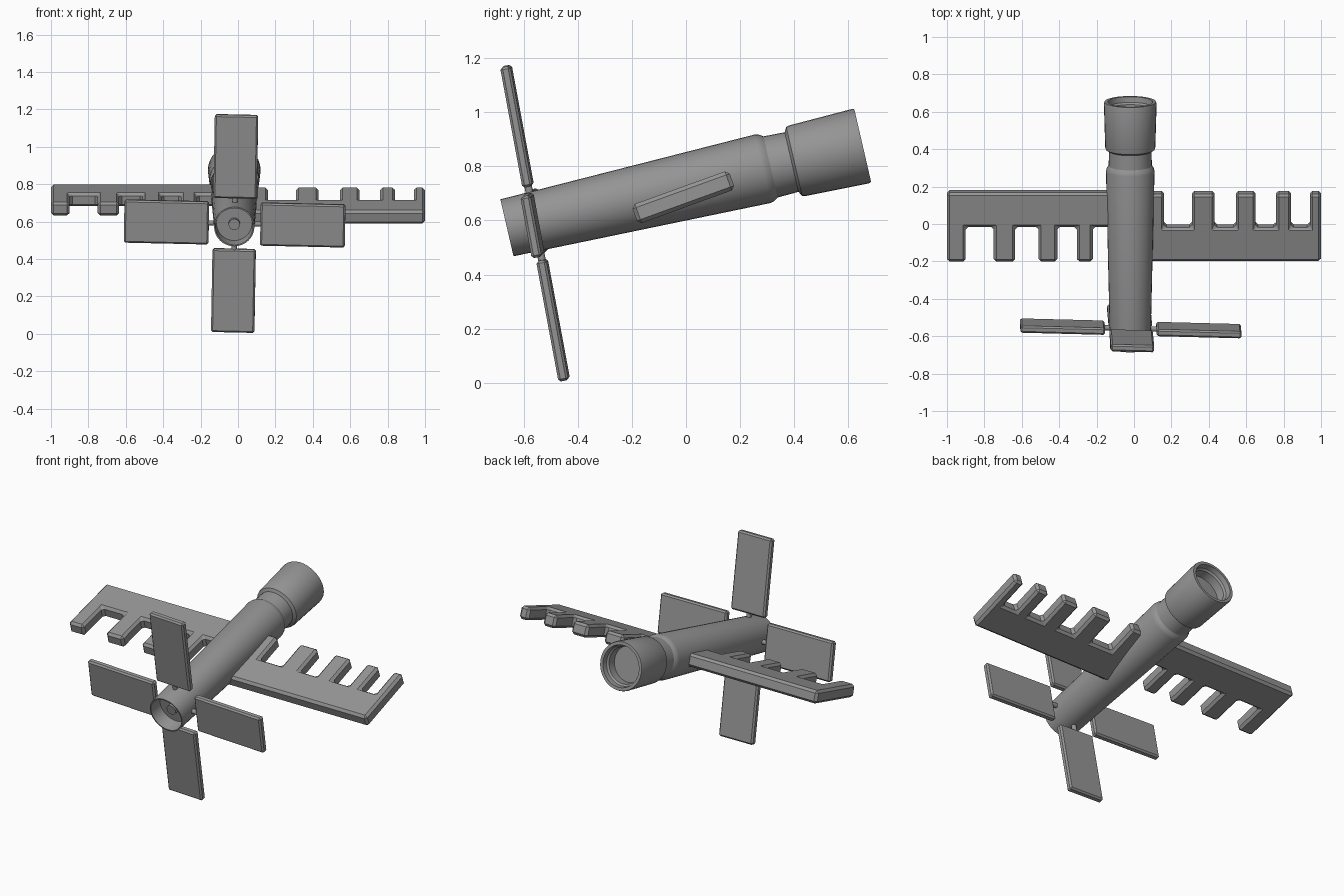
import bpy, bmesh, math
from mathutils import Matrix, Vector

cube = bpy.data.objects.get("Cube")
if cube:
    bpy.data.objects.remove(cube, do_unlink=True)

grey = bpy.data.materials.new("mid_grey")
grey.use_nodes = True
grey.diffuse_color = (0.3, 0.3, 0.3, 1)
grey.node_tree.nodes["Principled BSDF"].inputs["Base Color"].default_value = (0.3, 0.3, 0.3, 1)


def add_object(name, bm, matrix, bevel=0, smooth=False):
    bmesh.ops.recalc_face_normals(bm, faces=bm.faces[:])
    mesh = bpy.data.meshes.new(name)
    bm.to_mesh(mesh)
    bm.free()
    mesh.materials.append(grey)
    obj = bpy.data.objects.new(name, mesh)
    bpy.context.collection.objects.link(obj)
    obj.matrix_world = matrix
    if bevel:
        mod = obj.modifiers.new("chamfer", 'BEVEL')
        mod.width = bevel
        mod.segments = 1
        mod.limit_method = 'ANGLE'
    if smooth:
        bpy.ops.object.select_all(action='DESELECT')
        obj.select_set(True)
        bpy.context.view_layer.objects.active = obj
        bpy.ops.object.shade_smooth_by_angle(angle=math.radians(30))
    return obj


def rot(degrees, axis):
    return Matrix.Rotation(math.radians(degrees), 4, axis)


# Fuselage: a lathed tube along its own y axis, hollow at both ends
profile = [(0.05, 0), (0.05, 0.03), (0.08, 0.03), (0.08, 0.095), (0, 0.101), (0, 0.108),
           (0.97, 0.13), (0.985, 0.126), (1.0, 0.116), (1.08, 0.113), (1.09, 0.131),
           (1.1, 0.134), (1.34, 0.141), (1.35, 0.138), (1.35, 0.12), (1.32, 0.116),
           (1.31, 0.106), (1.26, 0.104), (1.26, 0)]
bm = bmesh.new()
verts = [bm.verts.new((0, t, r)) for t, r in profile]
edges = [bm.edges.new(pair) for pair in zip(verts, verts[1:])]
bmesh.ops.spin(bm, geom=verts + edges, cent=(0, 0, 0), axis=(0, 1, 0),
               angle=math.tau, steps=32, use_merge=True)
bmesh.ops.remove_doubles(bm, verts=bm.verts[:], dist=0.0005)
add_object("fuselage", bm, Matrix.Translation((-0.02, -0.662, 0.573)) @ rot(13, 'X'), smooth=True)


# Wings: comb-shaped slabs; teeth are listed from the tip to the root
def wing(name, root, tip, teeth, tooth_dir, pitch, height):
    half, thick = 0.191, 0.075
    outline = [(root, -half), (tip, -half)]
    for outer, inner in teeth:
        outline += [(outer, 0), (outer, half), (inner, half), (inner, 0)]
    outline.remove((tip, 0))
    if teeth[-1][1] == root:
        outline.pop()
    else:
        outline.append((root, 0))
    bm = bmesh.new()
    face = bm.faces.new([bm.verts.new((x, v * tooth_dir, -thick / 2)) for x, v in outline])
    top = bmesh.ops.extrude_face_region(bm, geom=[face])["geom"]
    bmesh.ops.translate(bm, vec=(0, 0, thick),
                        verts=[g for g in top if isinstance(g, bmesh.types.BMVert)])
    add_object(name, bm, Matrix.Translation((0, -0.01, height)) @ rot(pitch, 'X'), bevel=0.014)


wing("left_wing", -0.02, 1.0,
     [(1.0, 0.94), (0.84, 0.76), (0.65, 0.545), (0.43, 0.31), (0.16, -0.02)], 1, 19.9, 0.686)
wing("right_wing", -0.02, -1.0,
     [(-1.0, -0.9), (-0.75, -0.635), (-0.51, -0.41), (-0.305, -0.22)], -1, 15, 0.715)

# Propeller: four flat blades on thin rods
hub = Matrix.Translation((-0.018, -0.558, 0.59)) @ rot(-1.7, 'Z') @ rot(10.5, 'X') @ rot(1.3, 'Y')
inner, outer = 0.138, 0.591
for i, name in enumerate(["top", "left", "bottom", "right"]):
    place = hub @ rot(90 * i, 'Y')
    bm = bmesh.new()
    bmesh.ops.create_cube(bm, size=1)
    bmesh.ops.scale(bm, vec=(0.232, 0.038, outer - inner), verts=bm.verts[:])
    bmesh.ops.translate(bm, vec=(0, 0, (inner + outer) / 2), verts=bm.verts[:])
    add_object(name + "_blade", bm, place, bevel=0.009)
    bm = bmesh.new()
    bmesh.ops.create_cone(bm, cap_ends=True, segments=12, radius1=0.014, radius2=0.014, depth=0.1,
                          matrix=Matrix.Translation(Vector((0, 0, 0.1))))
    add_object(name + "_blade_rod", bm, place, smooth=True)
